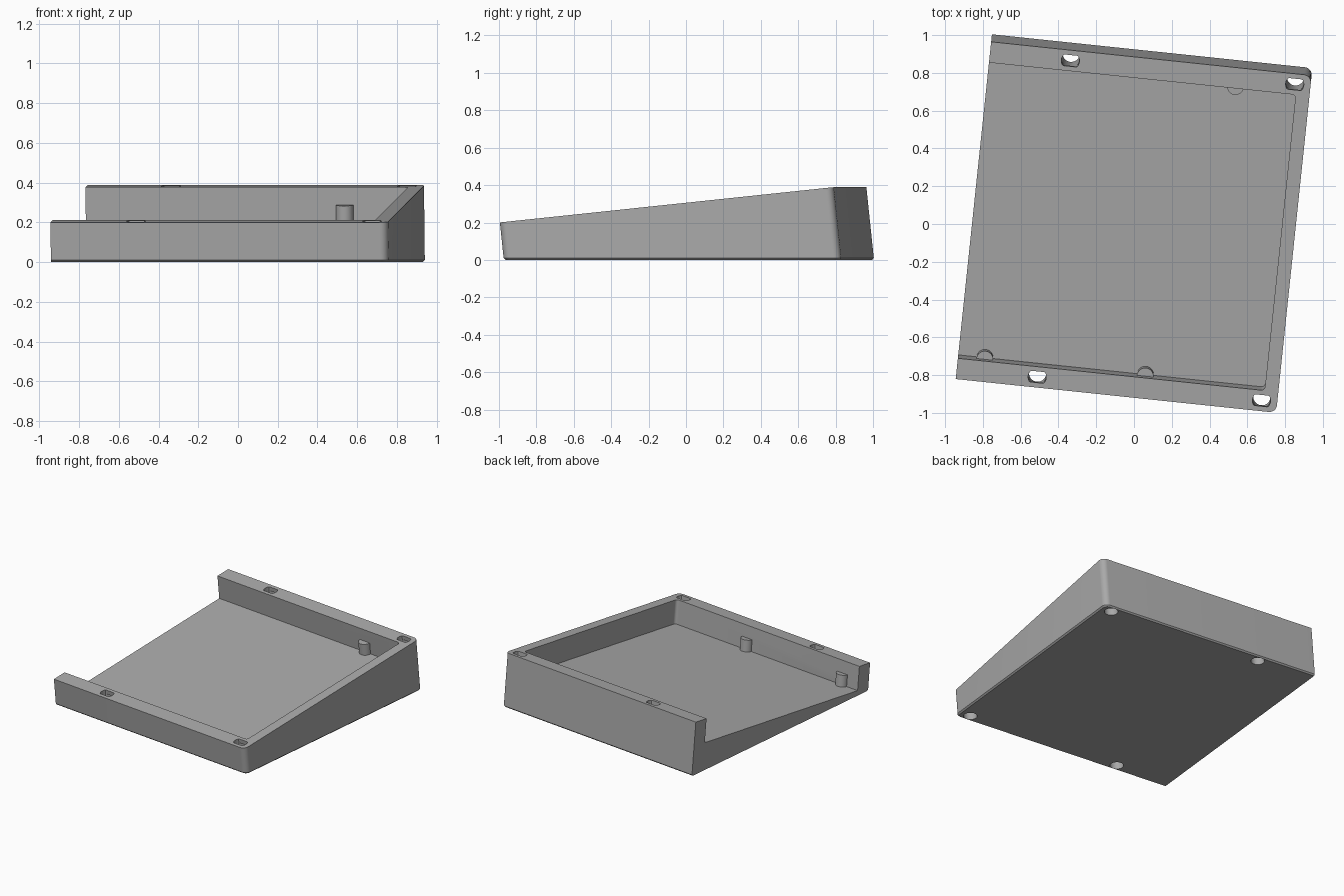
import bpy, bmesh, math
from mathutils import Matrix, Vector

cube = bpy.data.objects.get("Cube")
if cube:
    bpy.data.objects.remove(cube, do_unlink=True)

TILT = math.radians(6)
HALF_W, FRONT, FRONT_H, SLOPE_LEN = 0.853, -0.915, 0.2, 1.805
WALL, SIDE_WALL, DEPTH = 0.111, 0.073, 0.175

turn = Matrix.Rotation(-TILT, 4, "Z")
# Sloped frame: origin on the front top edge, y runs up the slope
slope = turn @ Matrix.Translation((0, FRONT, FRONT_H)) @ Matrix.Rotation(TILT, 4, "X")

grey = bpy.data.materials.new("mid_grey")
grey.use_nodes = True
colour = (0.4, 0.4, 0.4, 1)
grey.diffuse_color = colour
grey.node_tree.nodes["Principled BSDF"].inputs["Base Color"].default_value = colour


def make(name, bm, matrix):
    bmesh.ops.recalc_face_normals(bm, faces=bm.faces)
    mesh = bpy.data.meshes.new(name)
    bm.to_mesh(mesh)
    bm.free()
    mesh.transform(matrix)
    mesh.materials.append(grey)
    ob = bpy.data.objects.new(name, mesh)
    bpy.context.collection.objects.link(ob)
    return ob


def prism(profile, x0, x1):
    """Extrude a y-z profile along x."""
    bm = bmesh.new()
    face = bm.faces.new([bm.verts.new((x0, y, z)) for y, z in profile])
    out = bmesh.ops.extrude_face_region(bm, geom=[face])
    moved = [v for v in out["geom"] if isinstance(v, bmesh.types.BMVert)]
    bmesh.ops.translate(bm, verts=moved, vec=(x1 - x0, 0, 0))
    return bm


def round_right_corners(bm, x, radius):
    edges = [e for e in bm.edges if all(abs(v.co.x - x) < 1e-4 for v in e.verts)
             and abs(e.verts[0].co.z - e.verts[1].co.z) > 0.15
             and abs(e.verts[0].co.y - e.verts[1].co.y) < 0.1]
    bmesh.ops.bevel(bm, geom=edges, offset=radius, segments=8, profile=0.5, affect="EDGES")


def cylinder(radius, w0, w1, flat=None):
    bm = bmesh.new()
    bmesh.ops.create_cone(bm, cap_ends=True, segments=32, radius1=radius,
                          radius2=radius, depth=w1 - w0)
    for v in bm.verts:
        v.co.z += (w0 + w1) / 2
        if flat:
            v.co.y = max(-flat, min(flat, v.co.y))
    bmesh.ops.remove_doubles(bm, verts=bm.verts, dist=1e-5)
    return bm


def combine(target, tool, operation):
    mod = target.modifiers.new(operation.lower(), "BOOLEAN")
    mod.object, mod.operation, mod.solver = tool, operation, "EXACT"
    bpy.context.view_layer.objects.active = target
    bpy.ops.object.modifier_apply(modifier=mod.name)
    bpy.data.objects.remove(tool, do_unlink=True)


# Wedge body with rounded right corners and a chamfered base
t = math.tan(TILT)
back = FRONT + SLOPE_LEN * math.cos(TILT)
back_h = FRONT_H + SLOPE_LEN * math.sin(TILT)
bm = prism([(FRONT + FRONT_H * t, 0), (FRONT, FRONT_H),
            (back, back_h), (back + back_h * t, 0)], -HALF_W, HALF_W)
round_right_corners(bm, HALF_W, 0.04)
rim = [e for e in bm.edges if all(v.co.z < 1e-4 for v in e.verts)
       and any(v.co.x > -HALF_W + 1e-4 for v in e.verts)]
bmesh.ops.bevel(bm, geom=rim, offset=0.01, segments=1, affect="EDGES")
body = make("sloped_tray", bm, turn)

# Pocket, open at the left end
inner = HALF_W - SIDE_WALL
y0, y1 = WALL, SLOPE_LEN - WALL
bm = prism([(y0, -DEPTH), (y0, 0.1), (y1, 0.1), (y1, -DEPTH)], -1.2, inner)
round_right_corners(bm, inner, 0.02)
combine(body, make("pocket_cutter", bm, slope), "DIFFERENCE")

# Fixing holes: round bore from below, flattened slot at the rim
for x in (-0.425, 0.769):
    for y in (0.056, SLOPE_LEN - 0.056):
        place = slope @ Matrix.Translation((x, y, 0))
        combine(body, make("bore_cutter", cylinder(0.046, -0.6, -0.03), place), "DIFFERENCE")
        combine(body, make("slot_cutter", cylinder(0.048, -0.05, 0.05, 0.03), place), "DIFFERENCE")

# Half-round support posts on the pocket walls
for x, y in ((-0.711, y0), (0.143, y0), (0.458, y1)):
    bm = cylinder(0.044, -DEPTH - 0.004, -DEPTH + 0.085)
    # keep the buried half inside the wall
    for v in bm.verts:
        v.co.y = max(v.co.y, -0.005) if y == y0 else min(v.co.y, 0.005)
    bmesh.ops.remove_doubles(bm, verts=bm.verts, dist=1e-5)
    post = make("post_cutter", bm, slope @ Matrix.Translation((x, y, 0)))
    combine(body, post, "UNION")

bpy.ops.object.select_all(action="DESELECT")
body.select_set(True)
bpy.context.view_layer.objects.active = body
bpy.ops.object.shade_smooth_by_angle(angle=math.radians(30))
